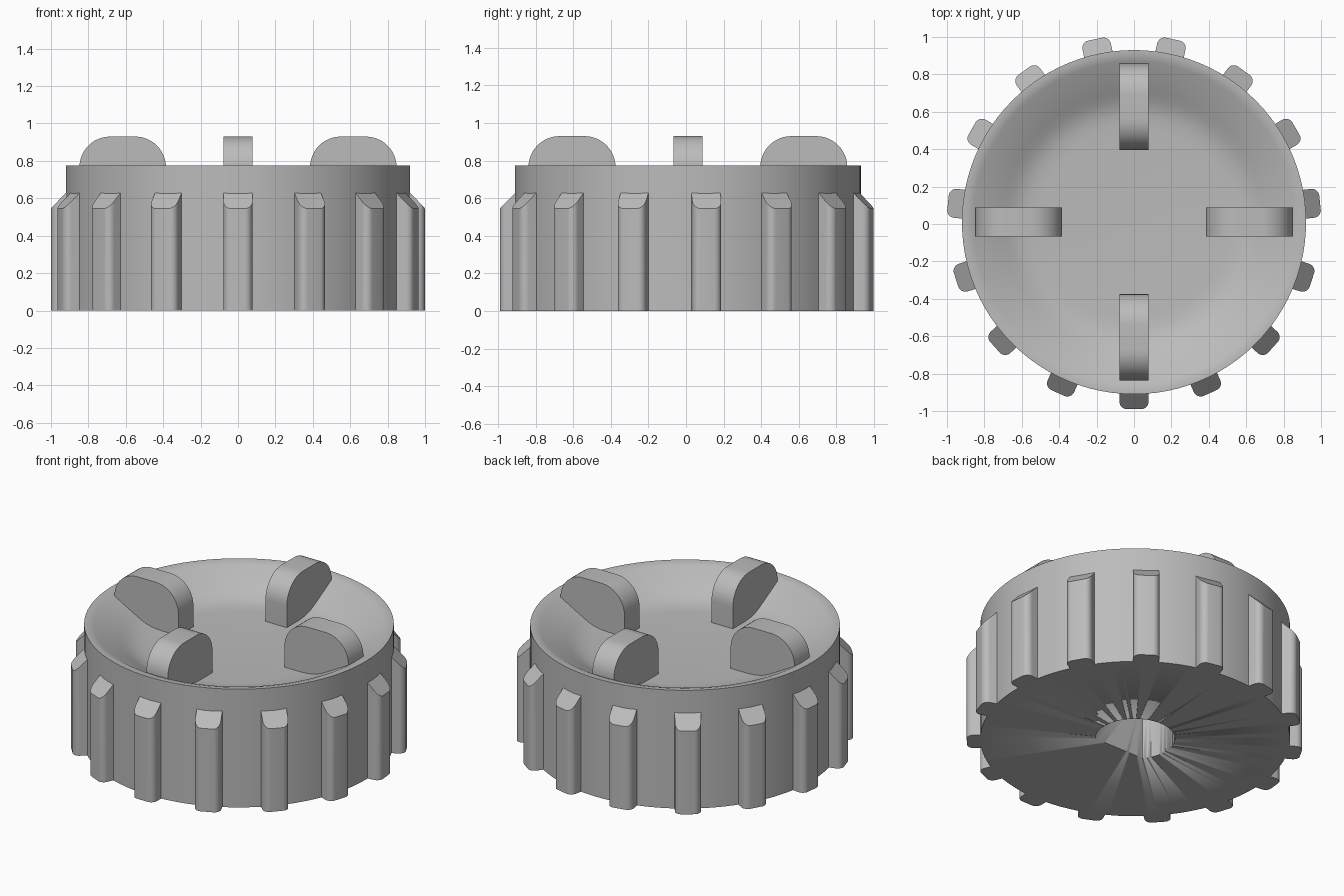
import bpy, bmesh, math
from mathutils import Matrix, Vector

cube = bpy.data.objects.get("Cube")
if cube:
    bpy.data.objects.remove(cube, do_unlink=True)

CENTRE = Vector((0, 0.01, 0))

grey = bpy.data.materials.new("plain grey")
grey.use_nodes = True
colour = (0.5, 0.5, 0.5, 1)
grey.diffuse_color = colour
grey.node_tree.nodes["Principled BSDF"].inputs["Base Color"].default_value = colour


def finish(bm, name, angle=30):
    bmesh.ops.recalc_face_normals(bm, faces=bm.faces)
    mesh = bpy.data.meshes.new(name)
    bm.to_mesh(mesh)
    bm.free()
    mesh.materials.append(grey)
    obj = bpy.data.objects.new(name, mesh)
    bpy.context.collection.objects.link(obj)
    obj.location = CENTRE
    bpy.ops.object.select_all(action="DESELECT")
    obj.select_set(True)
    bpy.context.view_layer.objects.active = obj
    bpy.ops.object.shade_smooth_by_angle(angle=math.radians(angle))
    return obj


def arc(cx, cy, radius, start, end, steps=8):
    turns = [math.radians(start + (end - start) * i / steps) for i in range(steps + 1)]
    return [(cx + radius * math.cos(t), cy + radius * math.sin(t)) for t in turns]


def prism(points, vector):
    """Extrude a closed outline of 3D points along a vector."""
    bm = bmesh.new()
    face = bm.faces.new([bm.verts.new(p) for p in points])
    result = bmesh.ops.extrude_face_region(bm, geom=[face], use_keep_orig=True)
    top = [v for v in result["geom"] if isinstance(v, bmesh.types.BMVert)]
    bmesh.ops.translate(bm, verts=top, vec=vector)
    return bm, top


# Body: solid disc with a shallow, softly curved dish
profile = [(0, 0), (0.92, 0), (0.92, 0.775), (0.895, 0.775), (0.86, 0.764),
           (0.70, 0.676), (0.66, 0.655), (0.62, 0.638), (0.57, 0.627),
           (0.51, 0.623), (0, 0.623)]
bm = bmesh.new()
verts = [bm.verts.new((r, 0, z)) for r, z in profile]
edges = [bm.edges.new(pair) for pair in zip(verts, verts[1:])]
bmesh.ops.spin(bm, geom=verts + edges, axis=(0, 0, 1), cent=(0, 0, 0),
               angle=math.tau, steps=96)
bmesh.ops.remove_doubles(bm, verts=bm.verts, dist=0.0005)
body = finish(bm, "dished_body")

# D-shaped shaft hole in the underside, flat towards the front
hole = arc(0, 0, 0.237, -39, 219, 40)
bm, _ = prism([(x, y, -0.1) for x, y in hole], (0, 0, 0.55))
cutter = finish(bm, "shaft_hole_cutter")
cutter.hide_render = True
bpy.context.view_layer.objects.active = body
cut = body.modifiers.new("shaft hole", "BOOLEAN")
cut.operation = "DIFFERENCE"
cut.solver = "EXACT"
cut.object = cutter
bpy.ops.object.modifier_apply(modifier=cut.name)
bpy.data.objects.remove(cutter, do_unlink=True)

# Grip ribs: rounded outer corners and a sloping top
outline = ([(0.90, -0.0775)] + arc(0.96, -0.0375, 0.04, -90, 0)
           + arc(0.96, 0.0375, 0.04, 0, 90) + [(0.90, 0.0775)])
for i in range(15):
    bm, top = prism([(x, y, 0) for x, y in outline], (0, 0, 0.5))
    for v in top:
        v.co.z = 0.545 + 1.0 - v.co.x
    turn = Matrix.Rotation(math.radians(24 * i - 90), 4, "Z")
    bmesh.ops.transform(bm, matrix=turn, verts=bm.verts)
    finish(bm, f"grip_rib_{i + 1}")

# Four upright fins with rounded shoulders, standing in the dish
shape = ([(0.385, 0.60), (0.848, 0.60)] + arc(0.683, 0.765, 0.165, 0, 90, 12)
         + arc(0.55, 0.765, 0.165, 90, 180, 12))
for i, side in enumerate(("left", "back", "right", "front")):
    bm, _ = prism([(x, -0.0775, z) for x, z in shape], (0, 0.155, 0))
    bmesh.ops.transform(bm, matrix=Matrix.Rotation(i * math.pi / 2, 4, "Z"), verts=bm.verts)
    finish(bm, f"{side}_fin")
